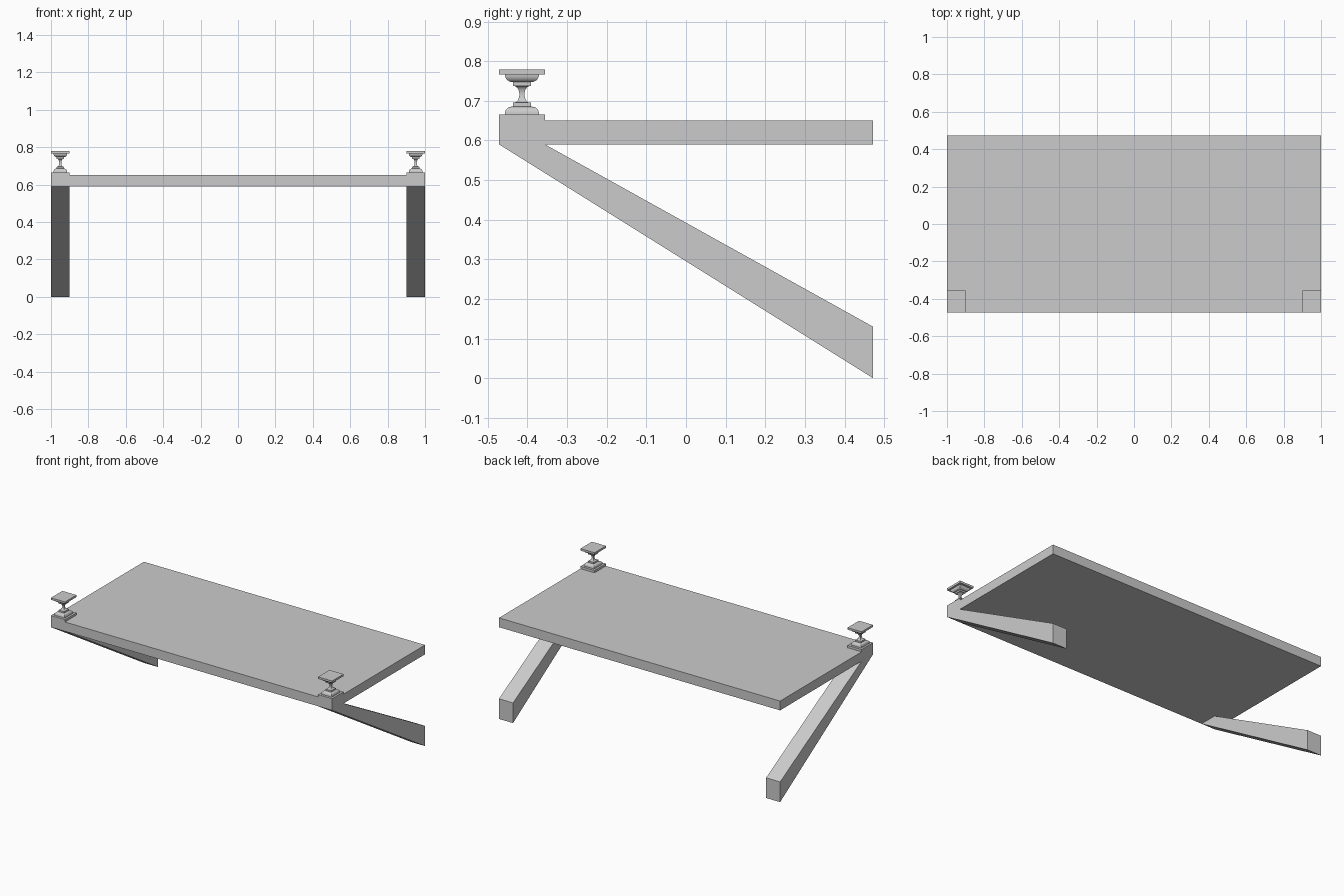
import bpy, bmesh, math
from mathutils import Vector

if "Cube" in bpy.data.objects:
    bpy.data.objects.remove(bpy.data.objects["Cube"])

HALF_Y = 0.472      # half depth of the table
POST_Y = -0.356     # inner edge of the corner posts
POST_X = 0.9        # inner side of the corner posts


def make_object(name, bm, mirror=False):
    bmesh.ops.recalc_face_normals(bm, faces=bm.faces)
    me = bpy.data.meshes.new(name)
    bm.to_mesh(me)
    bm.free()
    ob = bpy.data.objects.new(name, me)
    bpy.context.collection.objects.link(ob)
    if mirror:
        mod = ob.modifiers.new("mirror_x", 'MIRROR')
        mod.use_clip = False
        mod.use_mirror_merge = False
    return ob


def prism(name, outline, direction, mirror=False):
    """Extrude a closed planar outline along a direction."""
    bm = bmesh.new()
    face = bm.faces.new([bm.verts.new(p) for p in outline])
    ext = bmesh.ops.extrude_face_region(bm, geom=[face], use_keep_orig=True)
    moved = [g for g in ext["geom"] if isinstance(g, bmesh.types.BMVert)]
    bmesh.ops.translate(bm, verts=moved, vec=Vector(direction))
    return make_object(name, bm, mirror)


def arc(cx, cz, rx, rz, a0, a1, n=8):
    """Points (half width, z) on an elliptical arc, angles in degrees."""
    return [(cx + rx * math.cos(math.radians(a0 + (a1 - a0) * i / n)),
             cz + rz * math.sin(math.radians(a0 + (a1 - a0) * i / n)))
            for i in range(n + 1)]


# Table top, notched at the front corners for the posts
top = [(-1, HALF_Y), (-1, POST_Y), (-POST_X, POST_Y), (-POST_X, -HALF_Y),
       (POST_X, -HALF_Y), (POST_X, POST_Y), (1, POST_Y), (1, HALF_Y)]
prism("table_top", [(x, y, 0.59) for x, y in top], (0, 0, 0.06))

# Corner post running into the slanted leg, mirrored left and right
leg = [(-HALF_Y, 0.665), (POST_Y, 0.665), (POST_Y, 0.59),
       (HALF_Y, 0.13), (HALF_Y, 0.0), (-HALF_Y, 0.59)]
prism("slanted_leg", [(POST_X, y, z) for y, z in leg], (0.1, 0, 0), mirror=True)

# Square moulded finial: profile of (half depth, z) swept round a rectangle
profile = [(0.043, 0.665)]
profile += arc(0.026, 0.668, 0.017, 0.017, 0, 90)            # rounded base
profile += [(0.023, 0.685), (0.023, 0.695)]                  # lower fillet
profile += arc(0.020, 0.716, 0.0135, 0.021, 270, 90, 12)     # waisted neck
profile += [(0.023, 0.737), (0.023, 0.747)]                  # upper fillet
profile += arc(0.023, 0.766, 0.020, 0.019, -90, 0)           # bowl
profile += [(0.058, 0.766), (0.058, 0.779)]                  # cap slab

bm = bmesh.new()
cx, cy = 0.95, (POST_Y - HALF_Y) / 2
ratio = 0.05 / 0.058
rings = [[bm.verts.new((cx + sx * r * ratio, cy + sy * r, z))
          for sx, sy in ((-1, -1), (1, -1), (1, 1), (-1, 1))] for r, z in profile]
for a, b in zip(rings, rings[1:]):
    for i in range(4):
        j = (i + 1) % 4
        bm.faces.new((a[i], a[j], b[j], b[i]))
bm.faces.new(rings[0])
bm.faces.new(rings[-1])
bmesh.ops.remove_doubles(bm, verts=bm.verts, dist=1e-5)
finial = make_object("finial", bm, mirror=True)

# Smooth curves, crisp corners
bpy.ops.object.select_all(action='DESELECT')
finial.select_set(True)
bpy.context.view_layer.objects.active = finial
bpy.ops.object.shade_smooth_by_angle(angle=math.radians(30))
